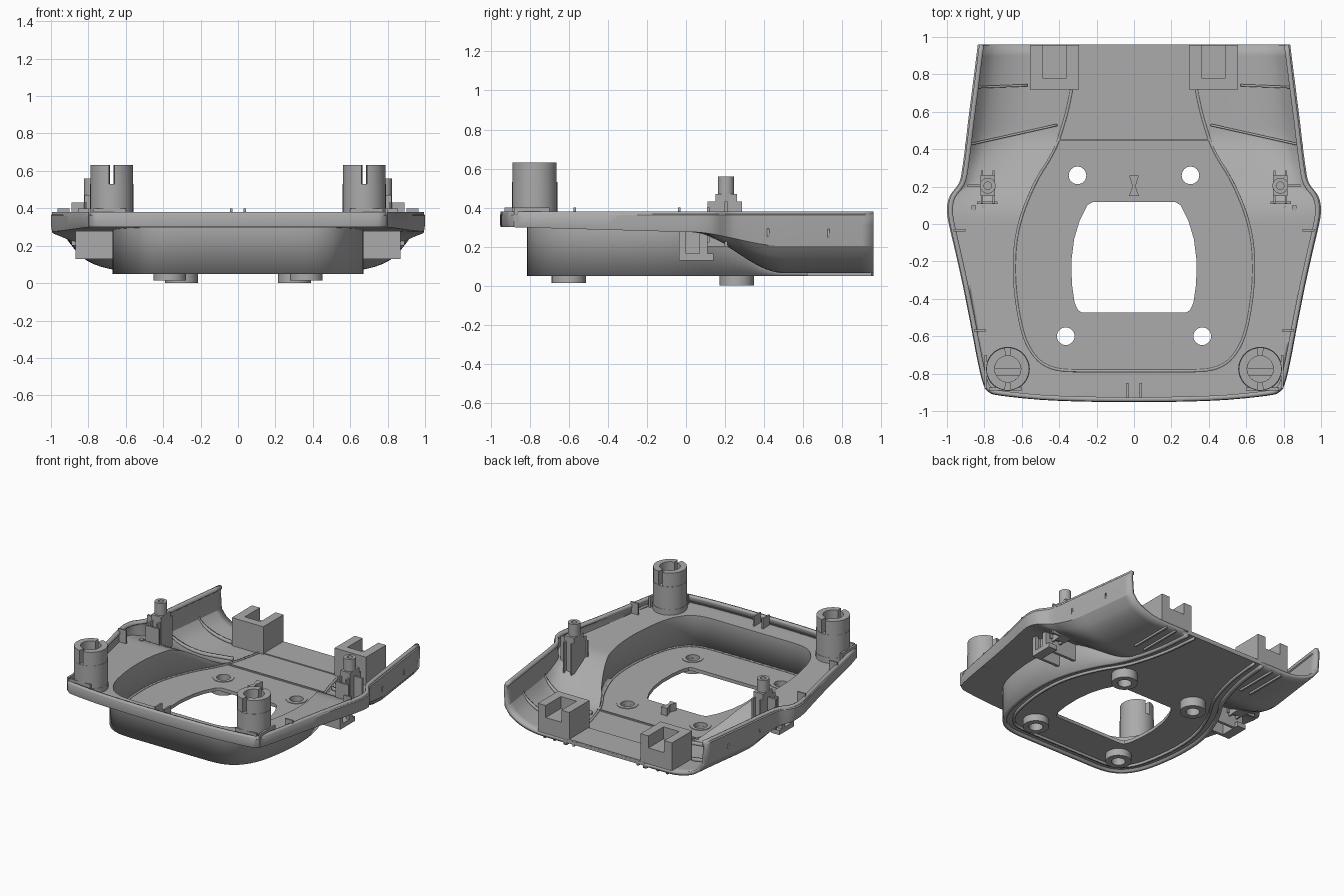
import bpy, bmesh, math
from mathutils import Vector

if "Cube" in bpy.data.objects:
    bpy.data.objects.remove(bpy.data.objects["Cube"])

grey = bpy.data.materials.new("mid_grey_plastic")
grey.diffuse_color = (0.41, 0.41, 0.41, 1)
grey.use_nodes = True
grey.node_tree.nodes["Principled BSDF"].inputs["Base Color"].default_value = grey.diffuse_color


def finish(name, bm):
    """Turn a bmesh into a named, shaded object."""
    me = bpy.data.meshes.new(name)
    bm.to_mesh(me)
    bm.free()
    me.materials.clear()
    me.materials.append(grey)
    ob = bpy.data.objects.new(name, me)
    bpy.context.collection.objects.link(ob)
    bpy.ops.object.select_all(action='DESELECT')
    ob.select_set(True)
    bpy.context.view_layer.objects.active = ob
    bpy.ops.object.shade_smooth_by_angle(angle=math.radians(32))
    return ob


def plate(name, outlines, z0, z1):
    """Flat plate from closed outlines; inner outlines become holes."""
    cu = bpy.data.curves.new(name, 'CURVE')
    cu.dimensions, cu.fill_mode, cu.extrude = '2D', 'BOTH', (z1 - z0) / 2
    for pts in outlines:
        sp = cu.splines.new('POLY')
        sp.points.add(len(pts) - 1)
        for q, p in zip(sp.points, pts):
            q.co = (p[0], p[1], 0, 1)
        sp.use_cyclic_u = True
    tmp = bpy.data.objects.new("tmp", cu)
    bpy.context.collection.objects.link(tmp)
    bpy.context.view_layer.update()
    me = bpy.data.meshes.new_from_object(tmp.evaluated_get(bpy.context.evaluated_depsgraph_get()))
    bm = bmesh.new()
    bm.from_mesh(me)
    bpy.data.objects.remove(tmp)
    bpy.data.curves.remove(cu)
    bpy.data.meshes.remove(me)
    bmesh.ops.remove_doubles(bm, verts=bm.verts, dist=1e-5)
    bmesh.ops.translate(bm, verts=bm.verts, vec=(0, 0, (z0 + z1) / 2))
    bmesh.ops.recalc_face_normals(bm, faces=bm.faces)
    return finish(name, bm)


def box(name, x0, x1, y0, y1, z0, z1):
    return plate(name, [[(x0, y0), (x1, y0), (x1, y1), (x0, y1)]], z0, z1)


def circle(x, y, r, n=32, a0=0.0, a1=2 * math.pi):
    m = n if a1 - a0 > 6.28 else n + 1
    return [(x + r * math.cos(a0 + (a1 - a0) * i / n), y + r * math.sin(a0 + (a1 - a0) * i / n))
            for i in range(m)]


def sheet(name, rows, thick, offset):
    """Grid of points thickened into a shell."""
    bm = bmesh.new()
    g = [[bm.verts.new(p) for p in r] for r in rows]
    for a, b in zip(g, g[1:]):
        for j in range(len(a) - 1):
            bm.faces.new((a[j], a[j + 1], b[j + 1], b[j]))
    ob = finish(name, bm)
    m = ob.modifiers.new("thickness", 'SOLIDIFY')
    m.thickness, m.offset, m.use_even_offset = thick, offset, True
    return ob


def spline(pts, n=3):
    """Catmull-Rom smoothing of a half outline."""
    v = [Vector(p) for p in pts]
    out = []
    for i in range(len(v) - 1):
        a, b, c = v[max(i - 1, 0)], v[i], v[i + 1]
        d = v[min(i + 2, len(v) - 1)]
        for k in range(n):
            t = k / n
            out.append(0.5 * (2 * b + (c - a) * t + (2 * a - 5 * b + 4 * c - d) * t * t
                              + (3 * b - a - 3 * c + d) * t ** 3))
    return out + [v[-1]]


# half outlines from front centre to the open back: pan wall and outer rim
PAN = [(0, -.815), (.2, -.815), (.38, -.812), (.48, -.785), (.55, -.73), (.605, -.64), (.64, -.52),
       (.664, -.36), (.67, -.22), (.66, -.08), (.63, .05), (.58, .18), (.53, .28), (.48, .36),
       (.44, .44), (.41, .53), (.385, .62), (.36, .75), (.34, .96)]
RIM = [(0, -.952), (.25, -.95), (.5, -.94), (.72, -.917), (.775, -.90), (.805, -.86), (.835, -.74),
       (.875, -.53), (.915, -.33), (.955, -.15), (.99, 0), (1.0, .08), (.985, .15), (.935, .22),
       (.918, .3), (.902, .42), (.887, .55), (.864, .73), (.835, .96)]
pan, rim = spline(PAN), spline(RIM)


def ledge(p, o, u):
    """Ledge underside: flat in front, sinking to a curved trough at the back."""
    q = p.lerp(o, u)
    t = min(max((q.y - .02) / .48, 0), 1)
    b = t * t * (3 - 2 * t)
    c = max(0, (u - .35) / .65)
    back = .065 + .175 * (1 - math.sqrt(max(0, 1 - c * c)))
    front = .30 - .025 * min(max((q.y + .9) / .9, 0), 1)
    return Vector((q.x, q.y, back * b + front * (1 - b)))


def section(p, o):
    r = [Vector((p.x, p.y, .05))] + [ledge(p, o, i / 12 * .985) for i in range(13)]
    return r + [Vector((p.lerp(o, k).x, p.lerp(o, k).y, z))
                for k, z in ((1, .312), (1, .362), (.985, .368), (.985, .38))]


flip = lambda r: [Vector((-v.x, v.y, v.z)) for v in r]
half = [section(p, o) for p, o in zip(pan, rim)]
sheet("shell", [flip(r) for r in half[:0:-1]] + half, .025, 1)


def pan_line(inset):
    """Full pan outline moved inward."""
    h = []
    for i, p in enumerate(pan):
        t = (pan[min(i + 1, len(pan) - 1)] - pan[max(i - 1, 0)]).normalized()
        h.append((max(p.x - inset * t.y, 0), p.y + inset * t.x))
    return [(-x, y) for x, y in h[:0:-1]] + h


# pan floor with central opening and screw holes
HOLE = [(.22, .118), (.25, .10), (.29, .02), (.32, -.08), (.335, -.2), (.332, -.32), (.318, -.42),
        (.30, -.46), (.28, -.472)]
opening = HOLE + [(-x, y) for x, y in HOLE[::-1]]
screws = [(s * x, y, z) for s in (-1, 1) for x, y, z in ((.302, .26, 0), (.365, -.6, .015))]
plate("pan_floor", [pan_line(.012), opening] + [circle(x, y, .048) for x, y, z in screws], .068, .093)
for x, y, z in screws:
    plate("screw_boss", [circle(x, y, .088), circle(x, y, .047)], z, .07)
    plate("screw_seat", [circle(x, y, .073), circle(x, y, .047)], .09, .097)

# raised tracks on the underside and the thin ridge on the pan floor
for name, inset, z0, z1 in (("underside_track", .075, .052, .07), ("floor_ridge", .03, .09, .10)):
    sheet(name, [[(x, y, z0), (x, y, z1)] for x, y in pan_line(inset)], .014, 0)
box("floor_cross_rib", -.42, .42, .443, .455, .08, .102)
box("back_floor_step", -.33, .33, .73, .958, .08, .1)

# small hourglass gusset on the floor
plate("floor_gusset", [[(-.026, .15), (.026, .15), (.008, .2), (.026, .26), (-.026, .26), (-.008, .2)]],
      .09, .15)

for s in (-1, 1):
    def sbox(name, x0, x1, *r):
        return box(name, *sorted((s * x0, s * x1)), *r)

    # corner posts: full ring below, slotted ring on top
    px, py = s * .675, -.775
    plate("post_base", [circle(px, py, .118)], .30, .36)
    plate("post_lower", [circle(px, py, .116), circle(px, py, .07)], .35, .53)
    for a in (math.pi / 2, -math.pi / 2):
        arc = a + .14, a + math.pi - .14
        plate("post_upper", [circle(px, py, .114, 20, *arc) + circle(px, py, .07, 20, *arc)[::-1]], .53, .632)
    sbox("post_crossbar", .605, .745, -.81, -.77, .35, .45)
    sbox("post_corner_rib", .60, .775, -.89, -.875, .30, .40)
    sbox("post_side_rib", .785, .80, -.88, -.70, .30, .40)

    # stepped pegs on the ledge
    cx = s * .782
    plate("peg", [circle(cx, .205, .042, 24), circle(cx, .205, .02, 24)], .24, .56)
    sbox("peg_block", .742, .822, .15, .262, .20, .47)
    for y in (.135, .262):
        sbox("peg_fin", .745, .757, y - .025, y + .025, .2, .43)
        sbox("peg_fin", .807, .819, y - .025, y + .025, .2, .43)
    sbox("peg_wing", .73, .84, .108, .12, .22, .40)
    sbox("peg_arm", .82, .89, .197, .212, .2, .43)

    # notched blocks at the open back
    sbox("back_block", .295, .555, .72, .958, .07, .21)
    sbox("back_block_front", .295, .555, .72, .78, .20, .30)
    sbox("back_block_inner", .295, .36, .78, .958, .20, .30)
    sbox("back_block_outer", .49, .555, .78, .958, .20, .30)

    # side brackets below the ledge
    sbox("bracket_outer", .845, .87, -.03, .0, .13, .30)
    sbox("bracket_outer", .845, .87, .07, .10, .13, .30)
    sbox("bracket_sill", .80, .87, -.03, .14, .13, .165)
    sbox("bracket_window_back", .80, .815, -.03, .10, .13, .29)
    sbox("bracket_web", .64, .87, -.035, -.015, .13, .29)
    sbox("bracket_web", .60, .87, .09, .11, .13, .27)

    # ribs across the trough
    for k in (45, 51):
        n = [ledge(pan[k], rim[k], u / 12) for u in range(0 if k == 45 else 5, 13)]
        rows = [[(s * v.x, v.y, v.z + .015), (s * v.x, v.y, min(v.z + .05, .39))] for v in n]
        sheet("trough_rib", rows, .012, 0)

    # small locating tabs along the rim and guide ribs under the back
    sbox("rim_tab", .90, .965, -.04, -.028, .28, .40)
    sbox("rim_tab", .79, .855, -.575, -.563, .29, .40)
    sbox("front_tab", .03, .042, -.93, -.85, .30, .40)
    for x in (.42, .50):
        sbox("underside_guide", x, x + .014, .62, .95, .05, .075)
